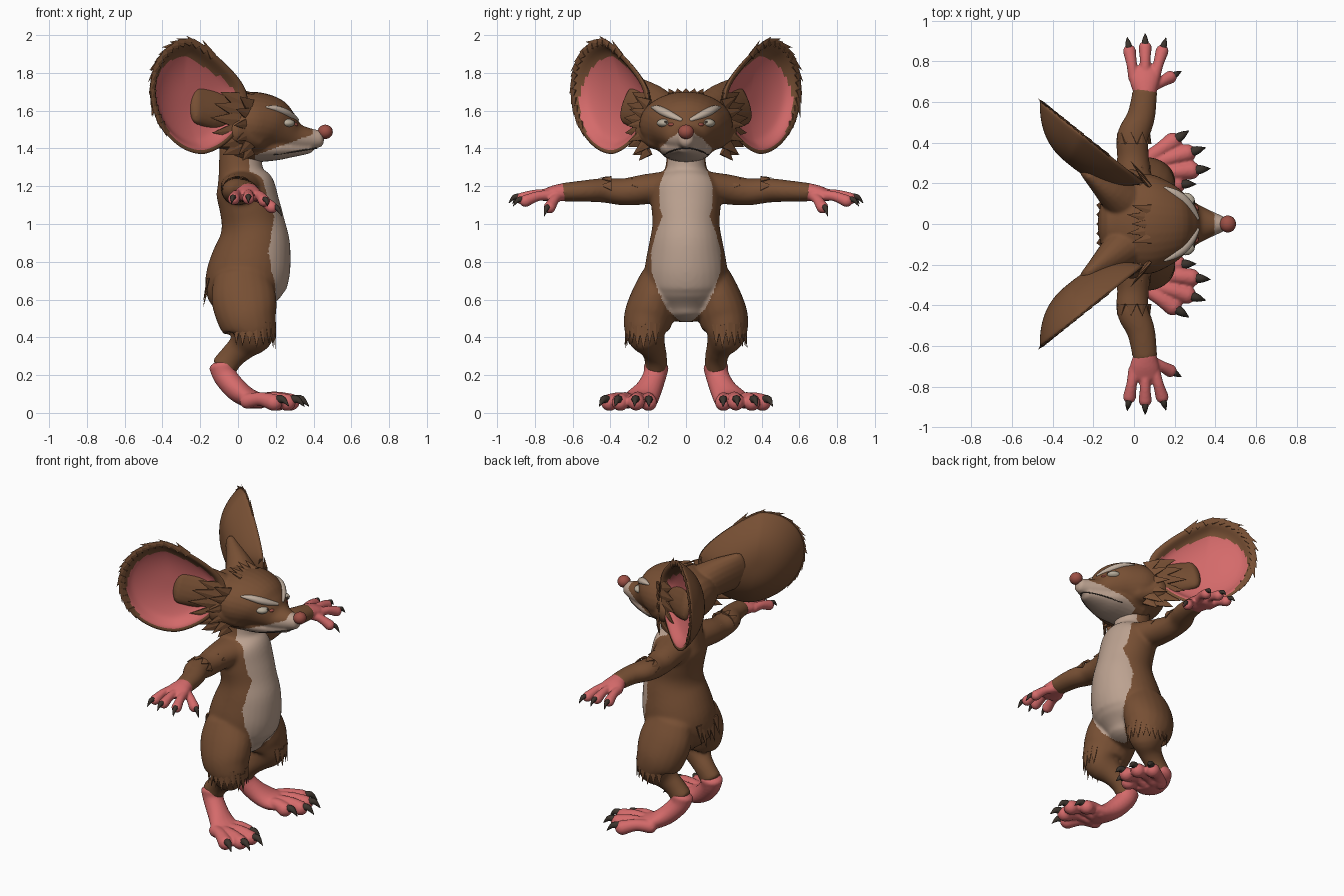
import bpy, bmesh, math, random
from mathutils import Vector, Matrix
from mathutils.bvhtree import BVHTree

if "Cube" in bpy.data.objects:
    bpy.data.objects.remove(bpy.data.objects["Cube"])

random.seed(4)
X, Y, Z = Vector((1, 0, 0)), Vector((0, 1, 0)), Vector((0, 0, 1))


def material(name, col):
    m = bpy.data.materials.new(name)
    m.diffuse_color = (*col, 1)
    m.use_nodes = True
    m.node_tree.nodes["Principled BSDF"].inputs["Base Color"].default_value = m.diffuse_color
    return m


BROWN = material("brown_fur", (0.185, 0.079, 0.034))
CREAM = material("cream_fur", (0.50, 0.36, 0.28))
PINK = material("pink_skin", (0.66, 0.145, 0.145))
NOSE = material("nose_red", (0.34, 0.08, 0.06))
DARK = material("dark_claw", (0.045, 0.034, 0.026))
BROW = material("pale_brow", (0.52, 0.42, 0.34))
EYE = material("eye_grey", (0.48, 0.42, 0.33))


def tube(bm, pts, side=Y, n=20, sub=4, cap=1.0):
    """Loft smooth elliptical rings through (x, y, z, radius on side, other radius)."""
    P = [Vector(p) for p in pts]
    Q = [P[0]] + P + [P[-1]]
    line = []
    for i in range(len(P) - 1):
        a, b, c, d = Q[i:i + 4]
        for k in range(sub):
            t = k / sub
            line.append(0.5 * (2 * b + (c - a) * t + (2 * a - 5 * b + 4 * c - d) * t * t
                               + (3 * b - a - 3 * c + d) * t ** 3))
    line.append(P[-1])
    rings = []
    for i, p in enumerate(line):
        t = (Vector(line[min(i + 1, len(line) - 1)][:3]) - Vector(line[max(i - 1, 0)][:3])).normalized()
        rings.append([Vector(p[:3]), t, p[3], p[4]])

    def dome(r, sgn):  # rounded end
        out = []
        for a in (25, 50, 70, 84):
            a = math.radians(a)
            out.append([r[0] + r[1] * sgn * cap * min(r[2], r[3]) * math.sin(a), r[1],
                        r[2] * math.cos(a), r[3] * math.cos(a)])
        return out
    rings = dome(rings[0], -1)[::-1] + rings + dome(rings[-1], 1)
    loops = []
    for c, t, ra, rb in rings:
        u = (side - t * side.dot(t)).normalized()
        v = t.cross(u)
        loops.append([bm.verts.new(c + u * ra * math.cos(2 * math.pi * k / n)
                                   + v * rb * math.sin(2 * math.pi * k / n)) for k in range(n)])
    faces = [bm.faces.new((A[k], A[(k + 1) % n], B[(k + 1) % n], B[k]))
             for A, B in zip(loops, loops[1:]) for k in range(n)]
    faces += [bm.faces.new(loops[0][::-1]), bm.faces.new(loops[-1])]
    bmesh.ops.recalc_face_normals(bm, faces=faces)


def finish(name, bm, mats, smooth=True):
    me = bpy.data.meshes.new(name)
    bm.to_mesh(me)
    bm.free()
    for m in mats:
        me.materials.append(m)
    me.polygons.foreach_set("use_smooth", [smooth] * len(me.polygons))
    ob = bpy.data.objects.new(name, me)
    bpy.context.collection.objects.link(ob)
    return ob


def skin(name, bm, mats, voxel, rule=None, smooth=4):
    """Fuse overlapping volumes into one smooth skin, then colour it by rule."""
    ob = finish(name, bm, [])
    r = ob.modifiers.new("fuse", 'REMESH')
    r.mode, r.voxel_size = 'VOXEL', voxel
    s = ob.modifiers.new("soften", 'SMOOTH')
    s.iterations = smooth
    me = bpy.data.meshes.new_from_object(ob.evaluated_get(bpy.context.evaluated_depsgraph_get()))
    ob.modifiers.clear()
    ob.data = me
    me.materials.clear()
    for m in mats:
        me.materials.append(m)
    for p in me.polygons:
        p.use_smooth = True
        p.material_index = rule(p.center, p.normal) if rule else 0
    return ob


def mir(pts, s):
    return [(p[0], p[1] * s, *p[2:]) for p in pts]


def lerp_table(z, table):
    for (z0, a), (z1, b) in zip(table, table[1:]):
        if z0 <= z <= z1:
            return a + (b - a) * (z - z0) / (z1 - z0)
    return -1


# Body: torso, neck, arms and legs
bm = bmesh.new()
tube(bm, [(.05, 0, .53, .12, .12), (.04, 0, .6, .19, .19), (.04, 0, .68, .22, .215),
          (.065, 0, .78, .217, .215), (.085, 0, .9, .195, .192), (.08, 0, 1.0, .178, .168),
          (.06, 0, 1.1, .184, .16), (.035, 0, 1.2, .18, .155), (.015, 0, 1.28, .115, .118),
          (.015, 0, 1.4, .1, .115)], n=32, cap=.4)
for s in (1, -1):
    tube(bm, mir([(.02, .13, .72, .105, .15), (.03, .17, .61, .122, .172), (.05, .2, .5, .13, .158),
                  (.07, .21, .42, .11, .125), (.025, .18, .355, .072, .08), (-.03, .162, .3, .061, .067),
                  (-.077, .157, .24, .06, .071)], s), cap=.3)
    tube(bm, mir([(.02, .1, 1.2, .115, .08), (.0, .22, 1.183, .092, .08), (-.005, .33, 1.17, .079, .072),
                  (-.005, .43, 1.178, .08, .066), (.035, .53, 1.175, .07, .058),
                  (.055, .66, 1.168, .061, .049)], s), X, cap=.3)
PATCH = [(.47, .0), (.5, .05), (.55, .1), (.65, .15), (.75, .182), (.85, .185), (.95, .16), (1.04, .125),
         (1.08, .138), (1.2, .142), (1.27, .115), (1.5, .09)]
skin("body", bm, [BROWN, CREAM], .0095,
     lambda c, n: int(c.x > .06 and n.x > -.3 and abs(c.y) < lerp_table(c.z, PATCH)), 14)

# Head: skull, snout, jaw
bm = bmesh.new()
tube(bm, [(-.1, 0, 1.53, .17, .13), (-.02, 0, 1.53, .235, .16), (.08, 0, 1.525, .245, .175),
          (.17, 0, 1.512, .207, .162), (.24, 0, 1.483, .152, .123), (.31, 0, 1.455, .1, .08),
          (.39, 0, 1.45, .06, .055), (.43, 0, 1.452, .042, .046)], n=32, cap=.6)
tube(bm, [(.03, 0, 1.42, .15, .1), (.2, 0, 1.405, .137, .07), (.3, 0, 1.398, .092, .042),
          (.37, 0, 1.405, .056, .033)], n=24)
for s in (1, -1):  # cheeks and ear roots
    tube(bm, mir([(.08, .13, 1.46, .09, .07), (-.01, .2, 1.49, .07, .08)], s), Y)
    tube(bm, mir([(-.03, .1, 1.57, .11, .11), (-.12, .19, 1.61, .085, .13), (-.22, .28, 1.65, .05, .13)], s), X)
head = skin("head", bm, [BROWN, CREAM], .0085,
            lambda c, n: int(c.x > .09 and abs(c.y) < .17 and (c.z < 1.385 + .37 * (c.x - .15) or c.x > .395)))
tree = BVHTree.FromPolygons([v.co for v in head.data.vertices], [tuple(p.vertices) for p in head.data.polygons])


def on_face(y, z):
    """Point of the face seen straight from the front."""
    hit = tree.ray_cast(Vector((1, y, z)), -X)[0]
    return hit if hit else tree.find_nearest(Vector((.4, y, z)))[0]


def ball(bm, c, r):
    bmesh.ops.create_uvsphere(bm, u_segments=20, v_segments=12, radius=1,
                              matrix=Matrix.Translation(c) @ Matrix.Diagonal((*r, 1)))


bm = bmesh.new()
ball(bm, (.462, 0, 1.488), (.04, .042, .038))
finish("nose", bm, [NOSE])

# Eyes, inner lids, pupils, brows
eyes, lids, pupils, brows, mouth = [bmesh.new() for _ in range(5)]
for s in (1, -1):
    e = on_face(.112 * s, 1.534)
    ball(eyes, e + Vector((-.03, 0, 0)), (.046, .042, .024))
    ball(lids, on_face(.075 * s, 1.526) + Vector((-.014, 0, 0)), (.02, .02, .011))
    ball(pupils, e + Vector((.011, -.006 * s, .004)), (.006, .009, .009))
    tube(brows, [(*(on_face(y * s, z) - X * r * .45), r * .8, r) for y, z, r in
                 ((.028, 1.552, .014), (.07, 1.57, .024), (.115, 1.592, .028), (.15, 1.61, .022),
                  (.178, 1.618, .008))], Z, n=12)
tube(mouth, [(*on_face(y, 1.402 - 2.6 * y * y), .004, .004) for y in
             (-.115, -.09, -.06, -.03, 0, .03, .06, .09, .115)], Z, n=6)
finish("eyes", eyes, [EYE])
finish("eyelids", lids, [NOSE])
finish("pupils", pupils, [DARK])
finish("brows", brows, [BROW])
finish("mouth_line", mouth, [DARK])

# Hands, feet and claws
claws = bmesh.new()
FINGERS = [((.0, .72, 1.155), (-.022, .85, 1.132)), ((.055, .73, 1.157), (.055, .868, 1.135)),
           ((.1, .72, 1.152), (.138, .85, 1.122)), ((.08, .67, 1.15), (.178, .722, 1.088))]
TOES = [((.1, .2, .062), (.21, .198, .055)), ((.13, .25, .067), (.28, .264, .057)),
        ((.1, .3, .064), (.26, .348, .055)), ((.05, .31, .062), (.19, .405, .055))]


def digit(bm, a, b, r, length, s):
    a, b = [Vector((p[0], p[1] * s, p[2])) for p in (a, b)]
    m, d = a.lerp(b, .5) + Z * r * .35, (b - a).normalized()
    tube(bm, [(*a, r, r), (*m, r * .9, r * .9), (*b, r * 1.12, r * 1.12)], Z, n=14)
    q = b + d * r * .5 + Z * r * .35
    tube(claws, [(*q, r * .6, r * .6), (*(q + d * length * .5 + Z * .004), r * .46, r * .46),
                 (*(q + d * length - Z * length * .4), .002, .002)], Z, n=8)


for s, tag in ((1, "left"), (-1, "right")):
    bm = bmesh.new()
    tube(bm, mir([(.055, .65, 1.168, .058, .048), (.052, .7, 1.162, .072, .042),
                  (.052, .745, 1.153, .075, .033)], s), X)
    for a, b in FINGERS:
        digit(bm, a, b, .029, .055, s)
    skin(tag + "_hand", bm, [PINK], .0065, smooth=3)
    bm = bmesh.new()
    tube(bm, mir([(-.08, .157, .245, .066, .073), (-.065, .168, .19, .062, .063), (-.005, .2, .12, .072, .06),
                  (.06, .235, .077, .094, .052), (.12, .26, .064, .105, .042)], s), cap=.5)
    for a, b in TOES:
        digit(bm, a, b, .041, .075, s)
    skin(tag + "_foot", bm, [PINK], .0075, smooth=3)
finish("claws", claws, [DARK])

# Ears: deep bowls with a rolled brown rim and a pink lining
fur = bmesh.new()


def tuft(bm, p, d, nrm, l, w):
    d = Vector(d).normalized()
    nrm = Vector(nrm)
    nrm = (nrm - d * nrm.dot(d)).normalized()
    x = nrm.cross(d)
    m = Matrix((x * w, nrm * w * .3, d * l)).transposed().to_4x4()
    m.translation = Vector(p) + d * l * .4
    bmesh.ops.create_cone(bm, cap_ends=True, segments=6, radius1=1, radius2=0, depth=1, matrix=m)


def ear_point(r, a, depth, s):
    c, sn = math.cos(a), math.sin(a)
    h = .305 * sn * (1 - (.42 if sn > 0 else .15) * max(0, -c)) * r
    w = (.31 if c > 0 else .34) * c * r + .13 * h
    roll = .022 * math.exp(-((r - .9) / .09) ** 2) if depth < .12 else 0
    off = roll - depth * (1 - r ** 2.6)
    return Vector((-.22 - .78 * w + .62 * off, s * (.41 + .62 * w + .78 * off), 1.675 + h))


N, R = 110, 30
for s, tag in ((1, "left"), (-1, "right")):
    bm = bmesh.new()
    prof = [(k / R, .085) for k in range(1, R + 1)] + [(k / R, .155) for k in range(R - 1, 0, -1)]
    loops = [[bm.verts.new(ear_point(r, 2 * math.pi * k / N, d, s)) for k in range(N)] for r, d in prof]
    for i, (A, B) in enumerate(zip(loops, loops[1:])):
        for k in range(N):
            f = bm.faces.new((A[k], A[(k + 1) % N], B[(k + 1) % N], B[k]))
            a = 2 * math.pi * (k + .5) / N
            # lining: wide at the bottom, held back by the rim at the top
            edge = .85 - .1 * math.sin(a) - (.05 if a < 2.4 else 0) * math.sin(a)
            f.material_index = int(i + 1.5 < R * min(edge, .95))
    bm.faces.new(loops[0]).material_index = 1
    bm.faces.new(loops[-1])
    bmesh.ops.recalc_face_normals(bm, faces=bm.faces)
    finish(tag + "_ear", bm, [BROWN, PINK])
    # rim tufts swept backwards
    for k in range(17):
        a = math.radians(-30 + 9 * k)
        p = ear_point(.95, a, .1, s)
        out = (ear_point(1, a, 0, s) - ear_point(.7, a, 0, s)).normalized()
        tan = (ear_point(1, a - .1, 0, s) - ear_point(1, a, 0, s)).normalized()
        tuft(fur, p, out * random.uniform(.2, .4) + tan, (.62, .78 * s, 0), random.uniform(.07, .12), .024)
    # cheek tufts
    for z, l in ((1.65, .15), (1.6, .19), (1.55, .21), (1.5, .2), (1.45, .18), (1.41, .13)):
        tuft(fur, (.01, .225 * s - .6 * s * (z - 1.53) ** 2, z), (-.75, .5 * s, (z - 1.53) * 3), (.6, .8 * s, 0), l, .06)
        tuft(fur, (.06, .215 * s - .8 * s * (z - 1.53) ** 2, z - .02), (-.4, .5 * s, (z - 1.56) * 4),
             (.6, .8 * s, 0), l * .7, .045)
    # thigh fringe
    for k in range(10):
        a = math.radians(-25 + 17 * k)
        p = (.07 + .125 * math.cos(a), s * (.208 + .108 * math.sin(a)), .44 + .03 * random.random())
        tuft(fur, p, (.04 * math.cos(a), .08 * s * math.sin(a), -1), (math.cos(a), s * math.sin(a), 0), .12, .03)
    # shoulder and elbow tufts
    for k in range(5):
        a = math.radians(20 + 40 * k)
        for y, l in ((.22, .08), (.4, .06)):
            tuft(fur, (.078 * math.cos(a), y * s, 1.18 + .066 * math.sin(a)), (.1 * math.cos(a), s, .05),
                 (math.cos(a), 0, math.sin(a)), l, .03)

# Crown and rump tufts
for k in range(5):
    y = (k - 2) * .036
    tuft(fur, (.07 - .02 * (k % 2), y, 1.69), (-.9, y * 3, .3), Z, .1, .03)
    tuft(fur, (-.16, y * 1.2, .7 - .03 * (k % 2)), (-.22, y, -1), -X, .13, .03)
finish("fur_tufts", fur, [BROWN], False)

# Chest tufts
bm = bmesh.new()
for y, z in ((-.07, 1.13), (-.035, 1.1), (0, 1.08), (.035, 1.1), (.07, 1.13)):
    tuft(bm, (.207 - abs(y) * .3, y, z), (.3, -y, -1), X, .09, .034)
finish("chest_tufts", bm, [CREAM], False)
